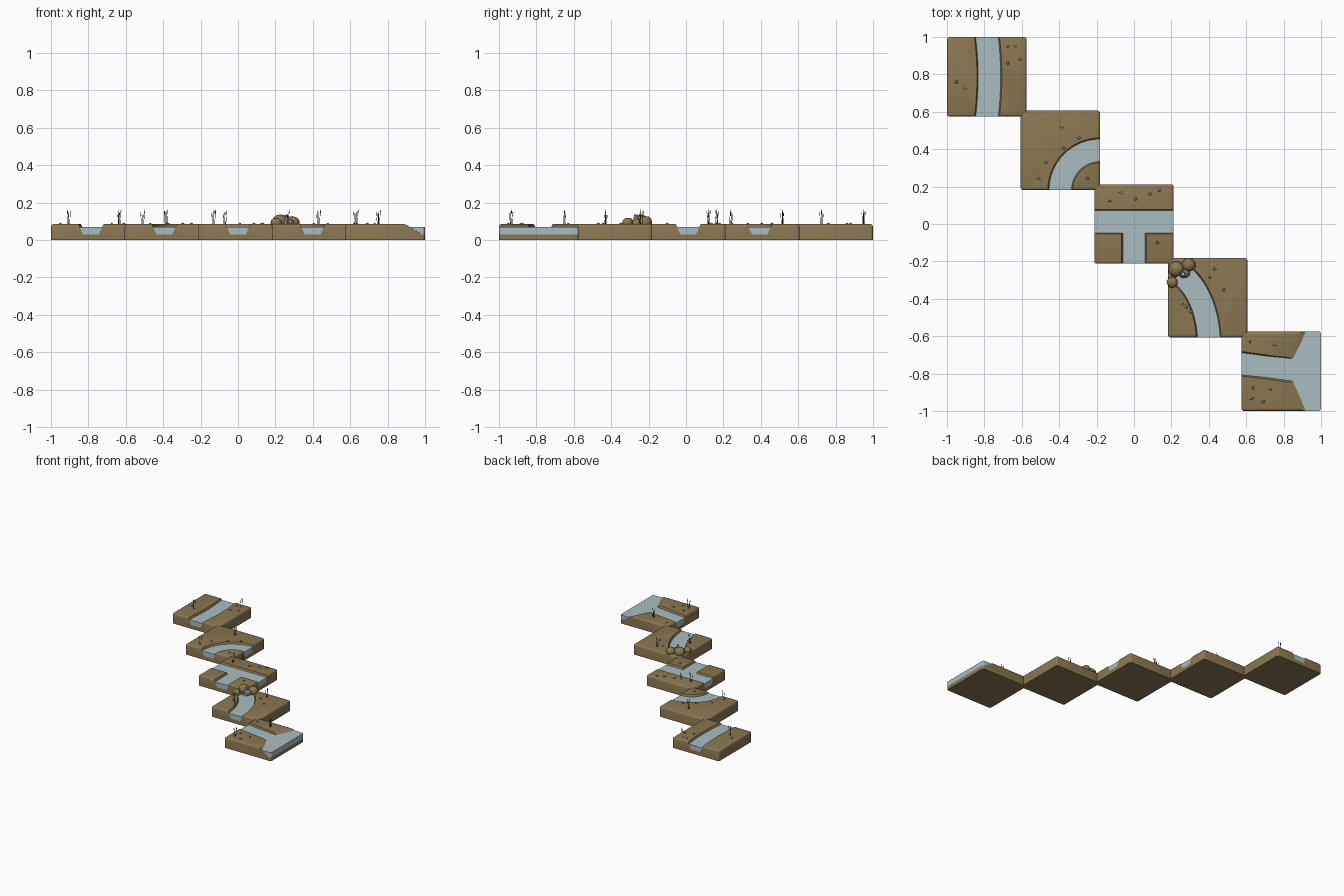
import bpy, bmesh, math, random
from mathutils import Vector, Matrix

if "Cube" in bpy.data.objects:
    bpy.data.objects.remove(bpy.data.objects["Cube"])

random.seed(4)
STEP, HALF, TOP, FLOOR, LEVEL = 0.3935, 0.2125, 0.085, 0.03, 0.07


def material(name, col):
    m = bpy.data.materials.new(name)
    m.diffuse_color = (*col, 1)
    m.use_nodes = True
    m.node_tree.nodes["Principled BSDF"].inputs["Base Color"].default_value = m.diffuse_color
    return m


EARTH = material("earth brown", (0.262, 0.188, 0.085))
WATER = material("pale water", (0.40, 0.51, 0.53))
REED = material("dark reed", (0.065, 0.05, 0.022))


def finish(name, bm, mat):
    bmesh.ops.recalc_face_normals(bm, faces=bm.faces[:])
    me = bpy.data.meshes.new(name)
    bm.to_mesh(me)
    bm.free()
    me.materials.append(mat)
    ob = bpy.data.objects.new(name, me)
    bpy.context.collection.objects.link(ob)
    return ob


def smooth(ob, angle=35):
    bpy.ops.object.select_all(action='DESELECT')
    ob.select_set(True)
    bpy.context.view_layer.objects.active = ob
    bpy.ops.object.shade_smooth_by_angle(angle=math.radians(angle))


# Square tile with rounded upper edges and corners
def slab(name, cx, cy, mat):
    bm = bmesh.new()
    bmesh.ops.create_cube(bm, size=1, matrix=Matrix.Translation((cx, cy, TOP / 2))
                          @ Matrix.Diagonal((2 * HALF, 2 * HALF, TOP, 1)))
    edges = [e for e in bm.edges if any(v.co.z > 0.01 for v in e.verts)]
    bmesh.ops.bevel(bm, geom=edges, offset=0.013, segments=3, profile=0.5, affect='EDGES')
    return finish(name, bm, mat)


# Solid between a floor outline and the outline at water level, continued to height z
def basin(name, low, rim, z, mat):
    bm = bmesh.new()
    k = (z - FLOOR) / (LEVEL - FLOOR)
    a = [bm.verts.new((x, y, FLOOR)) for x, y in low]
    b = [bm.verts.new((p[0] + (q[0] - p[0]) * k, p[1] + (q[1] - p[1]) * k, z))
         for p, q in zip(low, rim)]
    bm.faces.new(a)
    bm.faces.new(b)
    for i in range(len(a)):
        j = (i + 1) % len(a)
        bm.faces.new((a[i], a[j], b[j], b[i]))
    return finish(name, bm, mat)


def boolean(ob, other, op):
    mod = ob.modifiers.new("cut", 'BOOLEAN')
    mod.operation, mod.solver, mod.object = op, 'EXACT', other
    bpy.context.view_layer.objects.active = ob
    bpy.ops.object.modifier_apply(modifier=mod.name)
    bpy.data.objects.remove(other)


# Tile land with a carved bed, and the water lying in it
def tile(name, n, low, rim):
    c = n * STEP
    move = lambda pts: [(x + c, y - c) for x, y in pts]
    low, rim = move(low), move(rim)
    water = basin(name + "_water", low, rim, LEVEL, WATER)
    boolean(water, slab("helper", c, -c, WATER), 'INTERSECT')
    land = slab(name + "_land", c, -c, EARTH)
    boolean(land, basin("helper", low, rim, 0.10, EARTH), 'DIFFERENCE')
    smooth(land)


# Outline of a stream of given half width along a centre path
def stream(path, w):
    left, right = [], []
    for i, p in enumerate(path):
        d = (Vector(path[min(i + 1, len(path) - 1)]) - Vector(path[max(i - 1, 0)])).normalized()
        n = Vector((-d.y, d.x))
        left.append(tuple(Vector(p) + n * w))
        right.append(tuple(Vector(p) - n * w))
    return left + right[::-1]


def curve_points(p0, p1, p2, p3, n=16):
    out = []
    for i in range(n + 1):
        t = i / n
        out.append(tuple(sum((Vector(p) * f for p, f in zip(
            (p0, p1, p2, p3), ((1 - t) ** 3, 3 * t * (1 - t) ** 2, 3 * t * t * (1 - t), t ** 3))),
            Vector((0, 0)))))
    return out


E = HALF + 0.02  # outlines run past the tile edge

# Gently bowed stream
path = [(0.014 - 0.013 * (y / 0.21) ** 2, y) for y in [E * i / 6 for i in range(-6, 7)]]
tile("straight", -2, stream(path, 0.042), stream(path, 0.060))

# Quarter bend around the lower right corner
path = [(HALF + 0.02, -HALF + 0.213)]
path += [(HALF - 0.213 * math.sin(a), -HALF + 0.213 * math.cos(a))
         for a in [math.pi / 2 * i / 16 for i in range(17)]]
path += [(HALF - 0.213, -HALF - 0.02)]
tile("bend", -1, stream(path, 0.042), stream(path, 0.060))


# Junction with a side branch
def tee(w):
    m = 0.012
    return [(-E, m + w), (E, m + w), (E, m - w), (w, m - w), (w, -E), (-w, -E), (-w, m - w), (-E, m - w)]


tile("junction", 0, tee(0.042), tee(0.060))

# Stream rising between rocks
path = curve_points((-0.15, 0.13), (-0.05, 0.06), (0.006, -0.09), (0.006, -E))
tile("spring", 1, stream(path, 0.042), stream(path, 0.060))


# Stream widening into open water
def mouth(w, x0, x1):
    return [(-E, 0.042 + w), (x0, 0.007 + w), (x1, E), (E, E),
            (E, -E), (x1, -E), (x0, 0.007 - w), (-E, 0.042 - w)]


tile("mouth", 2, mouth(0.042, 0.125, 0.205), mouth(0.060, 0.062, 0.140))

# Rocks around the spring: x, y, z, radius
for i, (x, y, z, r) in enumerate([(0.225, -0.24, 0.098, 0.043), (0.293, -0.218, 0.094, 0.038),
                                  (0.205, -0.312, 0.092, 0.031), (0.272, -0.262, 0.09, 0.027)]):
    bm = bmesh.new()
    bmesh.ops.create_icosphere(bm, subdivisions=2, radius=r)
    for v in bm.verts:
        v.co *= random.uniform(0.92, 1.05)
        v.co = Vector((x + v.co.x, y + v.co.y, z + v.co.z * 0.92))
    smooth(finish("spring_rock_%d" % (i + 1), bm, EARTH), 40)

# Water welling up between the rocks
bm = bmesh.new()
bmesh.ops.create_cone(bm, segments=10, radius1=0.022, radius2=0.009, depth=0.07, cap_ends=True,
                      matrix=Matrix.Translation((0.262, -0.268, 0.10)))
smooth(finish("spring_water_spout", bm, WATER))

# Small pebbles lying on the banks
PEBBLES = [(-.95, .76), (-.675, .95), (-.675, .86), (-.61, .88), (-.47, .33), (-.375, .405),
           (-.295, .46), (-.25, .245), (.01, .135), (.085, .16), (.135, .18), (.125, -.10),
           (.48, -.35), (.405, -.285), (.28, -.445), (.305, -.47), (.62, -.63),
           (.635, -.875), (.73, -.885), (.69, -.95)]
bm = bmesh.new()
for x, y in PEBBLES:
    r = random.uniform(0.008, 0.011)
    bmesh.ops.create_icosphere(bm, subdivisions=1, radius=r, matrix=Matrix.Translation((x, y, TOP))
                               @ Matrix.Rotation(random.uniform(0, 3), 4, 'Z')
                               @ Matrix.Diagonal((1, 0.8, 0.75, 1)))
smooth(finish("pebbles", bm, EARTH), 50)

# Reed tufts: leaning stalks with seed heads
REEDS = [(-.905, .725), (-.635, .95), (-.51, .24), (-.385, .515), (-.13, .12), (-.07, .165),
         (.265, -.43), (.43, -.24), (.63, -.935), (.75, -.65)]
bm = bmesh.new()
for x, y in REEDS:
    for i in range(4):
        a = i * 1.57 + random.uniform(-0.4, 0.4)
        h = random.uniform(0.055, 0.082) if i else 0.082
        lean = Matrix.Rotation(random.uniform(0.02, 0.10), 4, (-math.sin(a), math.cos(a), 0))
        base = Matrix.Translation((x + 0.005 * math.cos(a), y + 0.005 * math.sin(a), TOP - 0.004)) @ lean
        bmesh.ops.create_cone(bm, segments=4, radius1=0.0014, radius2=0.0007, depth=h, cap_ends=True,
                              matrix=base @ Matrix.Translation((0, 0, h / 2)))
        if i < 3:
            bmesh.ops.create_cone(bm, segments=6, radius1=0.0025, radius2=0.002, depth=0.018, cap_ends=True,
                                  matrix=base @ Matrix.Translation((0, 0, h - 0.013)))
finish("reeds", bm, REED)
